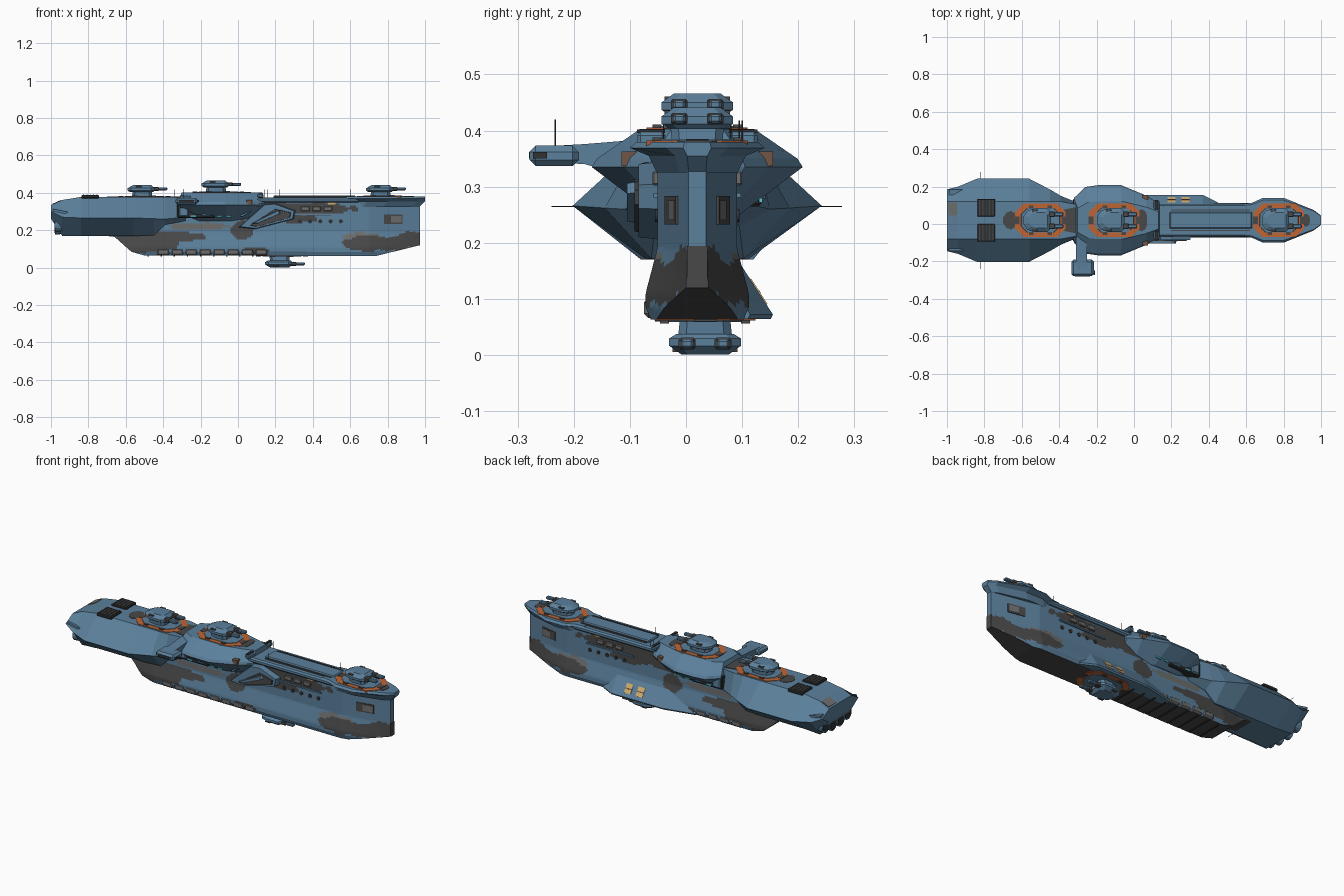
import bpy, bmesh, math
from mathutils import Matrix, Vector

if "Cube" in bpy.data.objects:
    bpy.data.objects.remove(bpy.data.objects["Cube"])

YC = 0.02  # centre line of the hull

def mat(name, r, g, b):
    m = bpy.data.materials.new(name)
    m.diffuse_color = (r, g, b, 1)
    m.use_nodes = True
    m.node_tree.nodes["Principled BSDF"].inputs["Base Color"].default_value = m.diffuse_color
    return m

BLUE = mat("steel_blue", 0.105, 0.215, 0.33)
DARK = mat("dark_grey", 0.065, 0.065, 0.065)
GREY = mat("mid_grey", 0.15, 0.155, 0.15)
BLACK = mat("near_black", 0.03, 0.031, 0.033)
ORANGE = mat("orange", 0.52, 0.13, 0.035)
CREAM = mat("cream", 0.65, 0.42, 0.16)
CYAN = mat("cyan_light", 0.1, 0.6, 0.7)
BROWN = mat("brown", 0.17, 0.09, 0.06)

def finish(name, bm, *mats):
    bmesh.ops.recalc_face_normals(bm, faces=bm.faces)
    me = bpy.data.meshes.new(name)
    bm.to_mesh(me)
    bm.free()
    for m in mats:
        me.materials.append(m)
    ob = bpy.data.objects.new(name, me)
    bpy.context.collection.objects.link(ob)
    return ob

def skin(name, rings, *mats):
    """Join closed rings of equal length and cap both ends."""
    bm = bmesh.new()
    vs = [[bm.verts.new(p) for p in r] for r in rings]
    n = len(vs[0])
    for a, b in zip(vs, vs[1:]):
        for i in range(n):
            bm.faces.new((a[i], a[(i + 1) % n], b[(i + 1) % n], b[i]))
    bm.faces.new(vs[0])
    bm.faces.new(vs[-1])
    return finish(name, bm, *mats)

def stack(name, half, layers, m, cx=0, cy=YC):
    """Mirrored plan outline (x, half width), layers (z, x scale, y scale)."""
    plan = half + [(x, -w) for x, w in reversed(half)]
    return skin(name, [[(cx + x * sx, cy + w * sy, z) for x, w in plan] for z, sx, sy in layers], m)

def prism(name, pts, y0, y1, m, s=1.0):
    """Side profile (x, z) extruded along y, the end scaled by s."""
    mx = sum(p[0] for p in pts) / len(pts)
    mz = sum(p[1] for p in pts) / len(pts)
    return skin(name, [[(x, y0, z) for x, z in pts],
                       [(mx + (x - mx) * s, y1, mz + (z - mz) * s) for x, z in pts]], m)

def box(name, c, size, m, rx=0, ry=0, bevel=0):
    bm = bmesh.new()
    bmesh.ops.create_cube(bm, size=1)
    bmesh.ops.scale(bm, vec=size, verts=bm.verts)
    if bevel:
        bmesh.ops.bevel(bm, geom=bm.edges[:], offset=bevel, segments=1, affect='EDGES')
    bmesh.ops.transform(bm, matrix=Matrix.Translation(c) @ Matrix.Rotation(rx, 4, 'X')
                        @ Matrix.Rotation(ry, 4, 'Y'), verts=bm.verts)
    return finish(name, bm, m)

def rod(name, a, b, r1, m, r2=None, n=12):
    a, b = Vector(a), Vector(b)
    d = b - a
    bm = bmesh.new()
    bmesh.ops.create_cone(bm, cap_ends=True, segments=n, radius1=r1, radius2=r1 if r2 is None else r2, depth=d.length)
    bmesh.ops.transform(bm, matrix=Matrix.Translation((a + b) / 2)
                        @ d.to_track_quat('Z', 'Y').to_matrix().to_4x4(), verts=bm.verts)
    return finish(name, bm, m)

def lerp(x, pts):
    for (x0, y0), (x1, y1) in zip(pts, pts[1:]):
        if x <= x1:
            return y0 + (y1 - y0) * max(0, (x - x0) / (x1 - x0))
    return pts[-1][1]

# main hull: fine grid so the camouflage can follow a rule
KEEL = [(-0.9, 0.19), (-0.66, 0.165), (-0.57, 0.085), (-0.5, 0.065), (0.74, 0.063), (0.972, 0.12)]
def hull_half(x, z):
    w = lerp(z, [(0.065, 0.083), (0.085, 0.092), (0.11, 0.092), (0.19, 0.071), (0.36, 0.071)])
    return w * lerp(x, [(-0.62, 0.8), (-0.5, 1), (0.7, 1), (0.972, 0.22)])
NX, NZ = 170, 28
rings = []
for i in range(NX + 1):
    x = -0.9 + 1.872 * i / NX
    zb = lerp(x, KEEL)
    zs = [zb + (0.365 - zb) * j / NZ for j in range(NZ + 1)]
    rings.append([(x, YC - hull_half(x, z), z) for z in zs]
                 + [(x, YC + hull_half(x, z), z) for z in reversed(zs)])
hull = skin("main_hull", rings, BLUE, DARK, GREY)
# camouflage patches: x, z, radius x, radius z, colour slot
CAMO = [(0.66, 0.165, 0.11, 0.022, 2), (0.74, 0.128, 0.2, 0.04, 1), (0.95, 0.15, 0.1, 0.045, 1),
        (-0.5, 0.14, 0.18, 0.06, 1), (-0.32, 0.165, 0.14, 0.03, 1), (0.12, 0.31, 0.16, 0.055, 1),
        (0.42, 0.315, 0.2, 0.034, 1), (0.02, 0.2, 0.06, 0.05, 1), (-0.2, 0.22, 0.16, 0.02, 2),
        (0.32, 0.262, 0.1, 0.026, 1), (0.1, 0.09, 0.07, 0.02, 1)]
for f in hull.data.polygons:
    x, y, z = f.center
    w = 1 + 0.18 * math.sin(31 * x) + 0.12 * math.sin(67 * x + 50 * z)
    for cx, cz, rx, rz, k in CAMO:
        if ((x - cx) / rx) ** 2 + ((z - cz) / rz) ** 2 < w:
            f.material_index = k
    if f.normal.z < -0.8:
        f.material_index = 1
box("stem_patch", (0.971, YC, 0.157), (0.006, 0.037, 0.075), DARK)

# stern block: hexagonal sections (x, top w, top z, mid w, mid z, low w, low z)
rings = []
for x, tw, tz, mw, mz, lw, lz in [(-1, .1, .335, .165, .3, .11, .262), (-.94, .1, .362, .18, .27, .1, .17),
                                  (-.84, .1, .378, .222, .266, .09, .17), (-.56, .1, .378, .222, .266, .09, .17),
                                  (-.45, .1, .378, .165, .262, .082, .172), (-.39, .1, .378, .13, .26, .075, .23), (-.28, .08, .375, .085, .27, .07, .25)]:
    rings.append([(x, YC + s * w, z) for s, w, z in
                  [(1, tw, tz), (1, mw, mz), (1, lw, lz), (-1, lw, lz), (-1, mw, mz), (-1, tw, tz)]])
skin("stern_block", rings, BLUE)

# engines and roof grilles
for y, z in [(-0.1, 0.225), (-0.035, 0.212), (0.035, 0.212), (0.1, 0.225)]:
    rod("engine_nozzle", (-0.9, YC + y, z), (-0.978, YC + y, z), 0.03, BLUE, 0.035, 16)
    rod("engine_mouth", (-0.97, YC + y, z), (-0.981, YC + y, z), 0.027, BLACK, n=16)
for s in (-1, 1):
    box("roof_grille", (-0.79, YC + s * 0.067, 0.379), (0.095, 0.095, 0.018), BLACK, bevel=0.004)
    for k in range(5):
        box("grille_bar", (-0.826 + 0.018 * k, YC + s * 0.067, 0.388), (0.005, 0.085, 0.004), DARK)
    box("stern_fin", (-0.95, YC + s * 0.15, 0.3), (0.08, 0.03, 0.012), BLUE, ry=0.2)
box("stern_panel", (-0.968, YC + .06, 0.3495), (0.05, 0.07, 0.005), GREY, ry=-0.42)

# midship flare, bow deck and spine deck
stack("midship_flare", [(-.32, .12), (-.26, .178), (-.19, .188), (-.07, .188), (.07, .13), (.14, .085)],
      [(0.25, .8, .4), (0.335, 1, 1), (0.35, 1, .95), (0.403, .94, .54)], BLUE)
stack("bow_deck", [(.58, .087), (.63, .093), (.69, .12), (.8, .12), (.96, .055), (1, .025)],
      [(0.325, .97, .6), (0.355, 1, .72), (0.369, 1, 1), (0.38, 1, .9)], BLUE)
box("spine_deck", (0.15, YC, 0.362), (1.0, 0.175, 0.028), BLUE, bevel=0.008)
box("spine_ridge", (0.41, YC, 0.379), (0.44, 0.09, 0.014), BLUE, bevel=0.005)
for s in (-1, 1):
    box("spine_rail", (0.41, YC + s * 0.055, 0.378), (0.42, 0.006, 0.01), DARK)
    box("deck_locker", (0.12, YC + s * 0.082, 0.385), (0.03, 0.05, 0.025), BLUE, bevel=0.006)
    box("deck_locker_band", (0.12, YC + s * 0.082, 0.399), (0.014, 0.05, 0.006), BLACK)
PATCH = [(-.5, .3), (-.25, .8), (.1, 1), (.4, .75), (.5, .35)]
for x, z, lx, ly in [(-.33, .378, .2, .07), (.035, .403, .07, .06), (-.665, .378, .07, .05), (.915, .38, .05, .035)]:
    stack("deck_patch", PATCH, [(z - .004, lx, ly), (z + .002, lx, ly)], DARK, x)

# turrets: flush orange ring, neck, faceted body and twin guns
OCT = [(-.135, .045), (-.09, .09), (.09, .09), (.135, .045)]
BODY = [(-.09, .022), (-.072, .05), (-.03, .064), (.035, .064), (.055, .045)]
def turret(cx, z, deck, d=1, cy=YC):
    def Z(h):
        return z + d * h
    def D(h):
        return deck + d * h
    stack("turret_ring", OCT, [(D(-.008), 1, 1), (D(.0025), 1, 1)], ORANGE, cx, cy)
    stack("turret_pad", OCT, [(D(0), .78, .74), (D(.005), .76, .72)], BLUE, cx, cy)
    for s in (-1, 1):
        for x in (-.05, .05):
            box("ring_clamp", (cx + x, cy + s * .072, D(.004)), (.025, .016, .008), DARK)
        box("ring_gap", (cx + s * .125, cy, D(.001)), (.026, .04, .006), DARK)
    stack("turret_neck", BODY, [(D(0), .75, .7), (Z(.02), .7, .75)], BLUE, cx, cy)
    stack("turret_body", BODY, [(Z(.016), .85, .8), (Z(.024), 1, 1), (Z(.037), 1, 1), (Z(.053), .68, .65)], BLUE, cx, cy)
    for s in (-1, 1):
        box("gun_mantle", (cx + .058, cy + s * .032, Z(.033)), (.04, .03, .021), DARK, bevel=.004)
        box("gun_barrel", (cx + .088, cy + s * .032, Z(.033)), (.068, .022, .016), BLUE, bevel=.004)
        box("turret_vent", (cx - .03, cy + s * .05, Z(.044)), (.03, .016, .008), DARK)
turret(-0.5, 0.388, .378)
turret(-0.105, 0.413, .403)
turret(0.775, 0.388, .38)
turret(0.235, 0.0535, .064, -1, 0.034)

# port side sponson with lit windows
rings = []
for x, w, t in [(-0.14, .094, .12), (0.04, .135, .17), (0.37, .135, .17), (0.45, .094, .12)]:
    rings.append([(x, YC + .05, t), (x, YC + .072, t), (x, YC + w, .072), (x, YC + w - .004, .064), (x, YC + .05, .064)])
skin("side_sponson", rings, BLUE)
for x in (0.2, 0.275):
    box("sponson_window", (x, YC + .108, .112), (.042, .006, .054), CREAM, rx=math.radians(32.7))
    box("window_bar", (x, YC + .109, .112), (.042, .006, .006), BROWN, rx=math.radians(32.7))

# starboard hangar: slanted stacked plates
prism("hangar_base", [(0, .215), (.09, .205), (.3, .26), (.31, .305), (.2, .345), (.14, .34)], -.04, -.085, BLUE, .93)
prism("hangar_door", [(.06, .225), (.1, .218), (.28, .268), (.285, .295), (.2, .315)], -.08, -.092, DARK, .95)
prism("hangar_bar", [(.07, .235), (.1, .235), (.23, .29), (.22, .31)], -.085, -.105, BLUE, .9)
prism("hangar_ramp", [(-.02, .285), (.1, .345), (.14, .345), (.02, .27)], -.045, -.08, BLUE, .92)

# bridge under the flare, with cyan lights
for s in (-1, 1):
    y = YC + s * .082
    box("bridge_recess", (-.225, y, .305), (.2, .065, .08), BLACK, bevel=.005)
    for x in (-.29, -.17):
        box("bridge_frame", (x, y + s * .022, .305), (.05, .035, .065), BLUE, bevel=.006)
    for x in (-.24, -.1, -.05):
        box("bridge_light", (x, y + s * .031, .276), (.03, .006, .008), CYAN)
    # portholes, hull strips and bow recess
    for k in range(5):
        rod("porthole", (.33 + .055 * k, YC + s * .06, .248), (.33 + .055 * k, YC + s * .075, .248), .011, BLACK)
    for k in range(3):
        box("side_locker", (.36 + .06 * k, YC + s * .073, .315), (.045, .014, .025), GREY, bevel=.003)
    box("side_window", (.5, YC + s * .074, .343), (.04, .008, .01), CREAM)
    box("side_beam", (.42, YC + s * .074, .285), (.3, .008, .008), BLUE)
    for nm, dx, sz, m in [("bow_recess", .83, (.1, .008, .05), DARK), ("bow_hatch", .845, (.055, .011, .035), GREY)]:
        o = box(nm, (0, 0, 0), sz, m)
        o.location = (dx, YC + s * hull_half(dx, .26), .258)
        o.rotation_euler.z = s * -0.195
    # keel pods in a row
    for k in range(8):
        box("keel_pod", (-.4 + .075 * k, YC + s * .08, .084), (.068, .03, .036), GREY, bevel=.008)
    box("flare_patch", (.06, YC + s * .12, .35), (.03, .03, .026), BROWN)
for k in range(9):
    box("keel_rib", (-.48 + .07 * k, YC, .063), (.008, .15, .006), BLACK)

# outrigger arm with sensor pod
skin("outrigger_arm", [[(x, y, z) for x, z in [(-.31, t), (-.25, t), (-.25, b), (-.31, b)]]
                       for y, t, b in [(-.07, .385, .31), (-.18, .376, .34), (-.25, .372, .345)]], BLUE)
box("outrigger_pod", (-.275, -.235, .355), (.12, .088, .036), BLUE, bevel=.011)
box("pod_window", (-.275, -.277, .356), (.08, .006, .012), BLACK)
box("pod_lamp", (-.212, -.26, .356), (.008, .025, .012), BLACK)

# antennas
for nm, a, b in [("pod_antenna", (-.29, -.233, .37), (-.29, -.233, .42)),
                 ("stern_antenna", (-.82, .22, .265), (-.82, .278, .265)),
                 ("stern_antenna", (-.82, -.18, .265), (-.82, -.24, .265))]:
    rod(nm, a, b, .001, DARK, n=6)
for x, y in [(.22, -.04), (.14, .1), (.16, .095), (-.34, -.03), (.6, .08)]:
    rod("deck_antenna", (x, y, .37), (x, y, .418), .0012, DARK, n=6)
